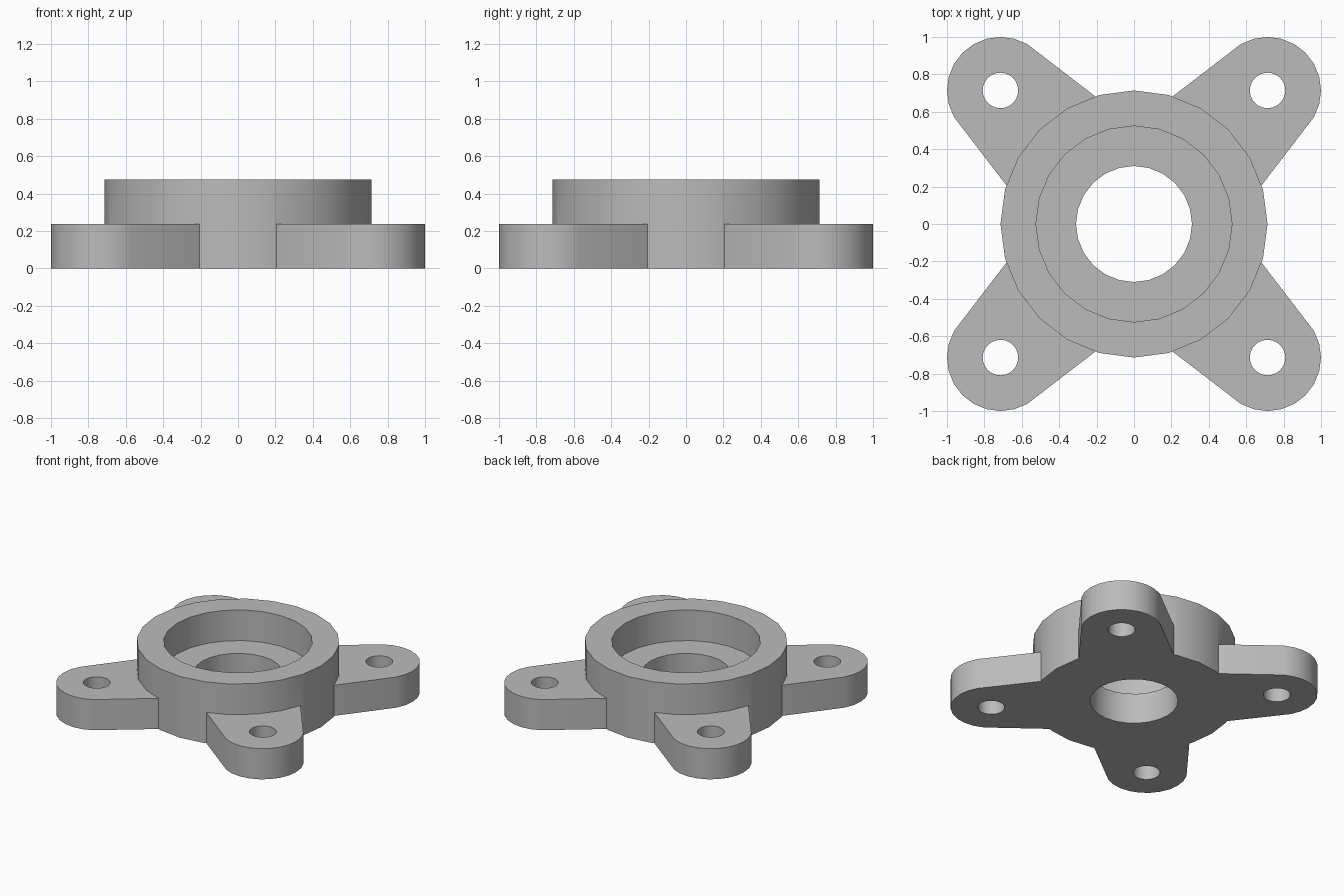
import bpy, bmesh
from math import sin, cos, tan, radians

cube = bpy.data.objects.get("Cube")
if cube:
    bpy.data.objects.remove(cube)

SIDES = 24
BODY_R, POCKET_R, BORE_R = 0.714, 0.524, 0.31
HEIGHT, FLANGE_H = 0.476, 0.238
EAR_POS, EAR_R, HOLE_R = 0.714, 0.286, 0.095

grey = bpy.data.materials.new("plain grey")
grey.use_nodes = True
grey.diffuse_color = (0.5, 0.5, 0.5, 1)
grey.node_tree.nodes["Principled BSDF"].inputs["Base Color"].default_value = (0.5, 0.5, 0.5, 1)


def circle(radius, x=0, y=0):
    steps = [radians(360 / SIDES * i) for i in range(SIDES)]
    return [(x + radius * cos(a), y + radius * sin(a)) for a in steps]


def prism(name, outline, z0, z1):
    """Extrude a counter-clockwise outline from z0 to z1."""
    bm = bmesh.new()
    base = bm.faces.new([bm.verts.new((x, y, z0)) for x, y in outline])
    top = bmesh.ops.extrude_face_region(bm, geom=[base])["geom"]
    verts = [g for g in top if isinstance(g, bmesh.types.BMVert)]
    bmesh.ops.translate(bm, verts=verts, vec=(0, 0, z1 - z0))
    bmesh.ops.recalc_face_normals(bm, faces=bm.faces)
    mesh = bpy.data.meshes.new(name)
    bm.to_mesh(mesh)
    bm.free()
    mesh.materials.append(grey)
    obj = bpy.data.objects.new(name, mesh)
    bpy.context.collection.objects.link(obj)
    return obj


def combine(target, tool, operation):
    mod = target.modifiers.new(operation, 'BOOLEAN')
    mod.operation, mod.solver, mod.object = operation, 'EXACT', tool
    bpy.context.view_layer.objects.active = target
    bpy.ops.object.modifier_apply(modifier=mod.name)
    bpy.data.objects.remove(tool)


def ear_outline(angle):
    """Rounded tip with sides widening towards the body."""
    along = EAR_POS * 2 ** 0.5
    inner = 0.6
    arc = [radians(a) for a in range(-75, 76, 15)]
    pts = [(along + EAR_R * cos(a), EAR_R * sin(a)) for a in arc]
    x, y = pts[-1]
    half = y + (x - inner) * tan(radians(7.5))
    pts += [(inner, half), (inner, -half)]
    c, s = cos(angle), sin(angle)
    return [(c * x - s * y, s * x + c * y) for x, y in pts]


# Round body
housing = prism("flanged_housing", circle(BODY_R), 0, HEIGHT)

# Four mounting ears
for i in range(4):
    ear = prism("ear", ear_outline(radians(45 + 90 * i)), 0, FLANGE_H)
    combine(housing, ear, 'UNION')

# Bearing pocket, through bore and bolt holes
combine(housing, prism("pocket", circle(POCKET_R), FLANGE_H, 1), 'DIFFERENCE')
combine(housing, prism("bore", circle(BORE_R), -0.2, 1), 'DIFFERENCE')
for sx in (-1, 1):
    for sy in (-1, 1):
        hole = prism("hole", circle(HOLE_R, sx * EAR_POS, sy * EAR_POS), -0.2, 1)
        combine(housing, hole, 'DIFFERENCE')

# Smooth round walls, crisp edges
bpy.ops.object.select_all(action='DESELECT')
housing.select_set(True)
bpy.context.view_layer.objects.active = housing
bpy.ops.object.shade_smooth_by_angle(angle=radians(30))
